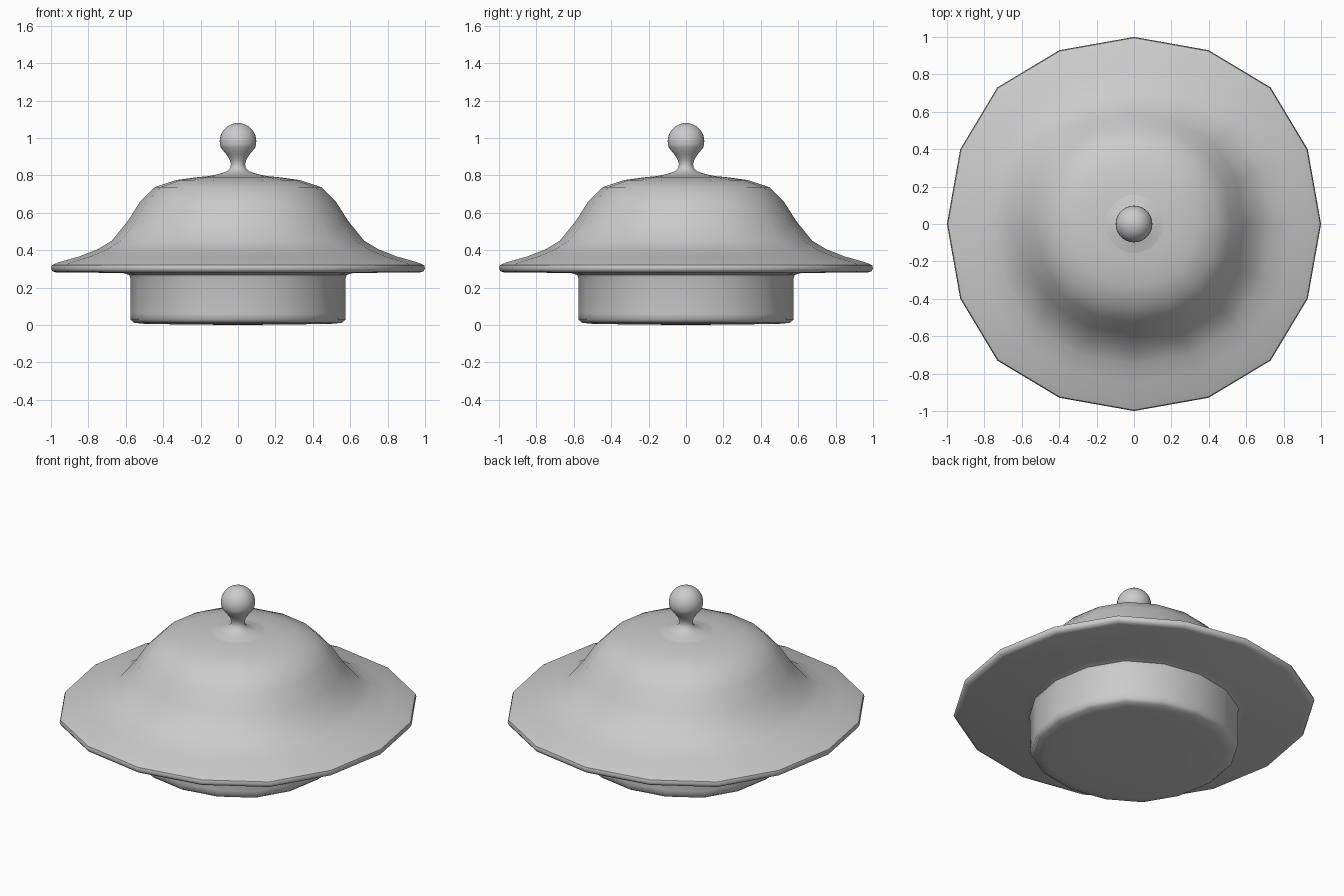
import bpy, bmesh, math

if "Cube" in bpy.data.objects:
    bpy.data.objects.remove(bpy.data.objects["Cube"])


def ring_scale(i, n):
    # the coarse 16-sided rings bulge slightly between the axes
    if n != 16:
        return 1.0
    return (1.0, 1.011, 1.033, 1.011)[i % 4]


def lathe(name, profile, n):
    """Revolve (radius, z) points around z; radius 0 makes a pole."""
    bm = bmesh.new()
    rings = []
    for r, z in profile:
        if r == 0:
            rings.append([bm.verts.new((0, 0, z))] * n)
        else:
            ring = []
            for i in range(n):
                a = 2 * math.pi * i / n
                # in-between corners sit a little nearer the diagonals
                if n == 16 and i % 2:
                    a += math.radians(0.7) * (1 if i % 4 == 1 else -1)
                s = r * ring_scale(i, n)
                ring.append(bm.verts.new((s * math.cos(a), s * math.sin(a), z)))
            rings.append(ring)
    for lo, hi in zip(rings, rings[1:]):
        for i in range(n):
            j = (i + 1) % n
            quad = list(dict.fromkeys((lo[i], lo[j], hi[j], hi[i])))
            bm.faces.new(quad)
    bmesh.ops.recalc_face_normals(bm, faces=bm.faces)
    me = bpy.data.meshes.new(name)
    bm.to_mesh(me)
    bm.free()
    ob = bpy.data.objects.new(name, me)
    bpy.context.collection.objects.link(ob)
    bpy.context.view_layer.objects.active = ob
    ob.select_set(True)
    bpy.ops.object.shade_smooth_by_angle(angle=math.radians(50))
    ob.select_set(False)
    return ob


# Plug with domed lid and flared brim
lathe("lid", [
    (0, 0), (0.3, 0.003), (0.5, 0.006), (0.555, 0.012), (0.574, 0.028),
    (0.576, 0.06), (0.576, 0.25), (0.582, 0.268), (0.62, 0.279),
    (0.97, 0.28), (0.992, 0.287), (1.0, 0.303), (0.995, 0.32),
    (0.96, 0.335), (0.85, 0.366), (0.75, 0.405), (0.675, 0.45),
    (0.59, 0.555), (0.525, 0.657), (0.445, 0.737), (0.33, 0.775),
    (0.22, 0.79), (0.145, 0.797), (0, 0.806)], 16)

# Neck flowing into the round knob
ball = [(0.098 * math.cos(math.radians(a)), 0.982 + 0.098 * math.sin(math.radians(a)))
        for a in range(-20, 90, 10)]
lathe("knob", [
    (0.16, 0.795), (0.10, 0.808), (0.06, 0.822), (0.042, 0.84), (0.038, 0.86),
    (0.045, 0.885), (0.065, 0.915)] + ball + [(0, 1.08)], 32)
